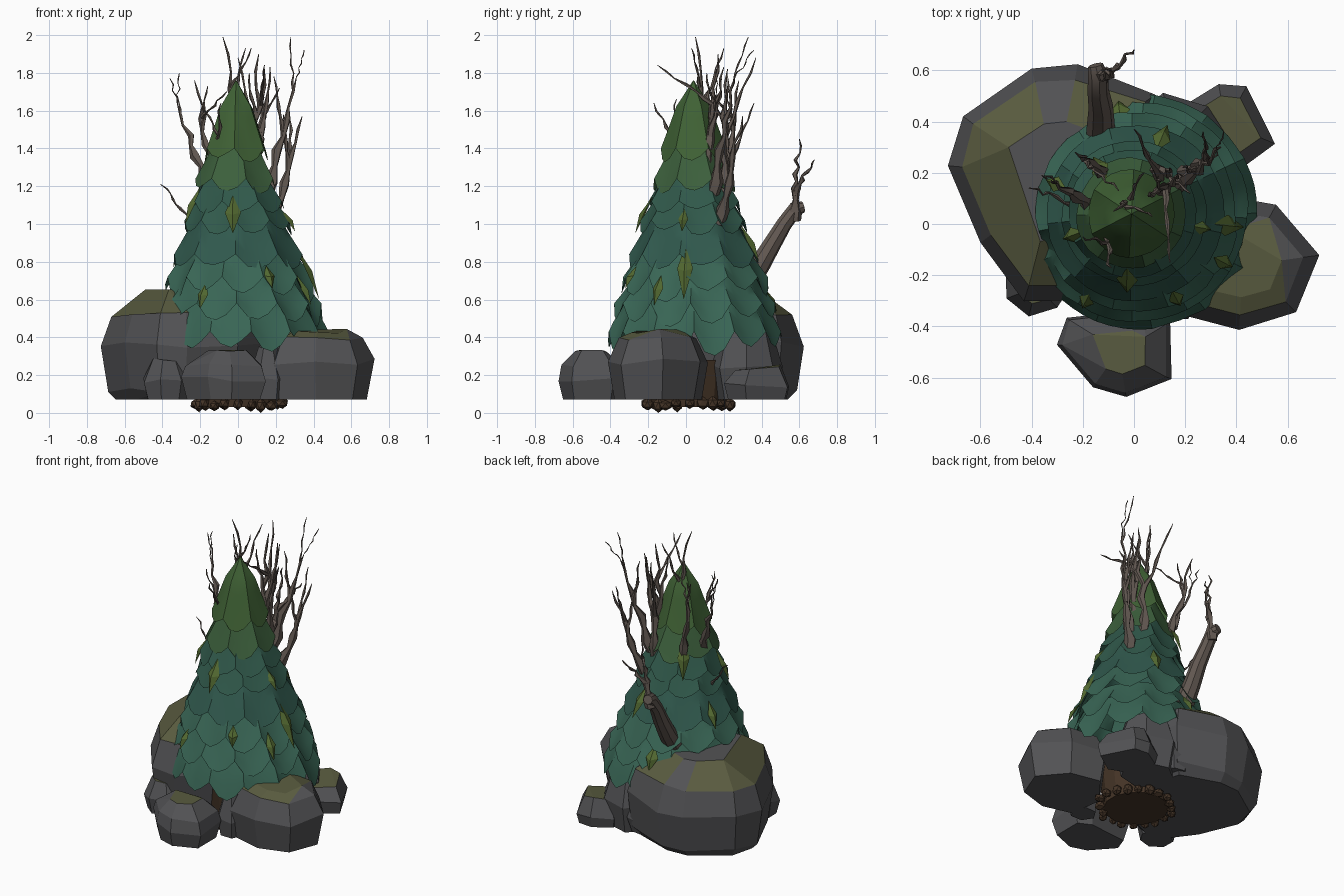
import bpy, bmesh, math, random
from mathutils import Vector

if "Cube" in bpy.data.objects:
    bpy.data.objects.remove(bpy.data.objects["Cube"])
random.seed(7)
U = random.uniform


def mat(name, c):
    m = bpy.data.materials.new(name)
    m.diffuse_color = (*c, 1)
    m.use_nodes = True
    m.node_tree.nodes["Principled BSDF"].inputs["Base Color"].default_value = m.diffuse_color
    return m


STONE = mat("stone", (.085, .085, .09))
MOSS = mat("moss", (.10, .105, .05))
BARK = mat("bark", (.125, .10, .085))
SOIL = mat("soil", (.06, .035, .02))
OLIVE = mat("olive_leaf", (.085, .14, .03))
GREENS = [mat("green_%d" % i, c) for i, c in enumerate(
    [(.05, .12, .035), (.045, .115, .045), (.03, .10, .07), (.03, .10, .075), (.04, .13, .09)])]


def finish(name, bm, mats, smooth=None):
    me = bpy.data.meshes.new(name)
    bm.to_mesh(me)
    bm.free()
    for m in mats:
        me.materials.append(m)
    if smooth:
        me.shade_smooth()
        me.set_sharp_from_angle(angle=math.radians(smooth))
    ob = bpy.data.objects.new(name, me)
    bpy.context.collection.objects.link(ob)
    return ob


def lerp_table(t, z):
    for (a, ra), (b, rb) in zip(t, t[1:]):
        if z <= b:
            return ra + (rb - ra) * (z - a) / (b - a)
    return t[-1][1]


# foliage cone silhouette: height, radius
CONE = [(.25, .46), (.45, .43), (.6, .385), (.8, .33), (1.0, .26), (1.2, .20),
        (1.4, .145), (1.6, .09), (1.7, .035), (1.76, .0)]


def R(z):
    return lerp_table(CONE, max(z, .25))


def on_cone(a, z, r):
    k = max(0, 1.2 - z)
    return Vector((-.01 + .04 * k + r * math.cos(a), .04 + .01 * k + r * math.sin(a), z))


def skirt(name, z0, z1, leaves, depth, m, r_in=-.03, r_out=.012, rows=4):
    bm = bmesh.new()
    cols = leaves * 4
    drop = [U(-.35, .5) * depth for _ in range(leaves)]
    flare = [U(-.02, .025) * depth * 8 for _ in range(leaves)]
    rings = []
    for i in range(rows + 1):
        t = i / rows
        ring = []
        for c in range(cols):
            k, p = divmod(c, 4)
            edge = (1, .1, -.1, .25)[p] * depth - drop[k] * (p != 0)
            z = z0 + (z1 - z0 + edge) * t
            base = z0 + (z1 - z0) * t
            r = max(R(base) + r_in * (1 - t) + (r_out + flare[k] * .6 * (p != 0)) * t * t, .002)
            ring.append(bm.verts.new(on_cone(math.tau * (c + .3 * leaves) / cols, z, r)))
        rings.append(ring)
    for a, b in zip(rings, rings[1:]):
        for c in range(cols):
            d = (c + 1) % cols
            bm.faces.new((a[c], b[c], b[d], a[d]))
    finish(name, bm, [m], 32)


# layered leaf skirts, top to bottom
skirt("leaf_cap", 1.76, 1.34, 6, .06, GREENS[0], r_in=0, rows=8)
for i, (z0, z1, n, d, g) in enumerate([
        (1.48, 1.19, 7, .05, 1), (1.32, 1.07, 8, .05, 2), (1.18, .97, 9, .05, 2), (1.08, .79, 9, .05, 3),
        (.88, .63, 11, .09, 4), (.72, .50, 12, .08, 4), (.62, .33, 13, .10, 4)]):
    skirt("leaf_skirt_%d" % (i + 1), z0, z1, n, d, GREENS[g])


# loose olive leaves hanging on the cone
def leaf(i, deg, z, h, w):
    bm = bmesh.new()
    a = math.radians(deg)
    pts = [(0, h, .0), (-w, .1 * h, .02), (0, -h, .035), (w, .1 * h, .02)]
    v = [bm.verts.new(on_cone(a + s / R(z), z + dz, R(z + dz) + o)) for s, dz, o in pts]
    mid = bm.verts.new(on_cone(a, z, R(z) + .045))
    for j in range(4):
        bm.faces.new((v[j], v[(j + 1) % 4], mid))
    finish("loose_leaf_%d" % i, bm, [OLIVE])


for i, q in enumerate([(-95, 1.05, .10, .04), (-65, .72, .06, .03), (-8, .75, .15, .04), (-12, 1.02, .06, .025),
                       (-30, .65, .08, .03), (70, .9, .10, .035), (125, 1.2, .12, .035), (160, .85, .08, .03),
                       (200, 1.1, .10, .03), (100, .6, .07, .04), (240, .62, .07, .03)]):
    leaf(i, *q)


# boulders: hull of scaled outline rings
def oval(cx, cy, rx, ry, n=7, turn=0.):
    return [(cx + rx * math.cos(turn + math.tau * k / n) * U(.93, 1.07),
             cy + ry * math.sin(turn + math.tau * k / n) * U(.93, 1.07)) for k in range(n)]


def rock(name, outline, levels, moss=.8, jit=.025):
    bm = bmesh.new()
    cx = sum(p[0] for p in outline) / len(outline)
    cy = sum(p[1] for p in outline) / len(outline)
    for i, (z, s) in enumerate(levels):
        j = jit if 0 < i else 0
        for x, y in outline:
            bm.verts.new((cx + (x - cx) * s * U(1 - 2 * j, 1), cy + (y - cy) * s * U(1 - 2 * j, 1), z + U(-j, j * .3)))
    h = bmesh.ops.convex_hull(bm, input=bm.verts)
    junk = {g for g in h["geom_interior"] + h["geom_unused"] if isinstance(g, bmesh.types.BMVert)}
    bmesh.ops.delete(bm, geom=list(junk), context='VERTS')
    bmesh.ops.dissolve_limit(bm, angle_limit=.2, verts=bm.verts, edges=bm.edges)
    bm.normal_update()
    for f in bm.faces:
        f.material_index = int(f.normal.z > moss and random.random() < .75)
    finish(name, bm, [STONE, MOSS])


rock("boulder_big", [(-.4, .62), (-.22, .63), (.1, .52), (.18, .2), (0, -.2), (-.27, -.32), (-.43, -.31), (-.6, -.08),
                     (-.73, .23), (-.68, .43)], [(.07, .8), (.13, .91), (.37, 1), (.53, .88), (.65, .5)], .72)
rock("boulder_front", [(-.31, -.47), (-.27, -.36), (.05, -.33), (.15, -.38), (.15, -.61), (-.03, -.68), (-.16, -.64)],
     [(.07, .84), (.19, 1), (.27, .92), (.33, .5)], .85)
rock("boulder_right", [(.73, -.12), (.64, -.35), (.41, -.42), (.18, -.36), (.14, -.1), (.32, .13), (.56, .08)],
     [(.07, .84), (.28, 1), (.40, .78), (.44, .5)], .85)
rock("boulder_back_right", [(.56, .31), (.44, .54), (.33, .55), (.2, .47), (.2, .28), (.4, .2)],
     [(.07, .88), (.15, 1), (.25, .7)], .8)
rock("stone_back", oval(.16, .32, .22, .19, 7), [(.07, .8), (.25, 1), (.44, .7)], 2)
rock("stone_left", oval(-.38, -.24, .14, .12, 7), [(.07, .8), (.18, 1), (.29, .6)], .9)
rock("stone_gap", oval(.16, -.29, .10, .10, 6), [(.07, .8), (.2, 1), (.36, .5)], 2)
rock("stone_behind", oval(.02, .42, .12, .10, 7), [(.09, .7), (.2, 1), (.32, .6)], 2)

# soil plug and ring of root knobs underneath
bm = bmesh.new()
bmesh.ops.create_cone(bm, cap_ends=True, segments=14, radius1=.2, radius2=.23, depth=.25)
bmesh.ops.translate(bm, verts=bm.verts, vec=(0, .02, .155))
finish("soil_plug", bm, [SOIL])
bm = bmesh.new()
for k in range(20):
    a = math.tau * k / 20
    r = U(.2, .24)
    v = bmesh.ops.create_icosphere(bm, subdivisions=1, radius=1)["verts"]
    s = (U(.025, .038), U(.025, .038), U(.025, .04))
    zc = U(.045, .06)
    for w in v:
        w.co = Vector((w.co.x * s[0] + r * math.cos(a), w.co.y * s[1] + .02 + r * math.sin(a),
                       max(w.co.z * s[2] + zc, 0)))
low = min(w.co.z for w in bm.verts)
bmesh.ops.translate(bm, verts=bm.verts, vec=(0, 0, -low))
finish("root_knobs", bm, [SOIL])


# branches: knobby five-sided tubes along a path
def tube(bm, pts, radii, n=5):
    rings = []
    for i, p in enumerate(pts):
        d = (pts[min(i + 1, len(pts) - 1)] - pts[max(i - 1, 0)]).normalized()
        s = d.cross(Vector((1, .2, 0))).normalized()
        t = d.cross(s)
        rings.append([bm.verts.new(p + radii[i] * (s * math.cos(math.tau * k / n) + t * math.sin(math.tau * k / n)))
                      for k in range(n)])
    for a, b in zip(rings, rings[1:]):
        for k in range(n):
            bm.faces.new((a[k], a[(k + 1) % n], b[(k + 1) % n], b[k]))
    bm.faces.new(rings[0][::-1])
    bm.faces.new(rings[-1])


def twig(bm, a, b, r0, r1=.003, wob=.016, steps=8):
    a, b = Vector(a), Vector(b)
    pts, rad = [], []
    for i in range(steps + 1):
        t = i / steps
        w = wob if 0 < i < steps else 0
        pts.append(a.lerp(b, t) + Vector((U(-w, w), U(-w, w), 0)))
        rad.append((r0 + (r1 - r0) * t) * ((1.25 if i % 2 else .65) if i else 1))
    tube(bm, pts, rad)
    return pts


def branch(name, a, b, r, forks):
    bm = bmesh.new()
    pts = twig(bm, a, b, r)
    for start, tip in forks:
        twig(bm, pts[start], tip, r * (1 - start / 9) * .8, wob=.010, steps=6)
    finish(name, bm, [BARK], 40)


# broken stump with its own twigs
bm = bmesh.new()
tube(bm, [Vector(p) for p in [(-.13, .32, .68), (-.13, .39, .78), (-.13, .46, .9), (-.14, .52, 1.0), (-.14, .58, 1.08),
                              (-.15, .62, 1.09)]], [.06, .055, .048, .042, .04, .03], 8)
twig(bm, (-.14, .575, 1.02), (-.11, .58, 1.18), .035, .02, .004, 3)
twig(bm, (-.11, .58, 1.15), (-.09, .60, 1.45), .018)
twig(bm, (-.11, .58, 1.17), (0, .68, 1.34), .018)
finish("stump_branch", bm, [BARK], 40)

branch("branch_left", (-.15, .07, 1.2), (-.32, .16, 1.63), .034, [(7, (-.36, .19, 1.77)), (8, (-.31, .17, 1.8))])
branch("branch_left_thin", (-.24, .08, 1.0), (-.41, .14, 1.21), .01, [])
branch("branch_left_back", (-.12, .2, 1.22), (-.23, .28, 1.76), .026, [(4, (-.16, .22, 1.73)), (5, (-.06, .13, 1.7))])
branch("branch_left_front", (-.13, .04, 1.3), (-.09, -.17, 1.64), .018, [(4, (-.20, -.05, 1.66))])
branch("branch_tall_back", (.06, .14, 1.25), (-.08, .05, 1.99), .026, [(4, (.04, .2, 1.93)), (5, (.07, .03, 1.93))])
branch("branch_mid", (.10, .12, 1.18), (.11, .17, 1.9), .034, [(3, (.17, .2, 1.83)), (4, (.06, .11, 1.8)),
                                                              (5, (.14, -.15, 1.84))])
branch("branch_mid_back", (.09, .19, 1.15), (.14, .22, 1.82), .032, [(3, (.0, .37, 1.88)), (4, (.22, .12, 1.72))])
branch("branch_right_tall", (.15, .14, 1.15), (.31, .26, 1.78), .034, [(7, (.28, .33, 1.99)), (8, (.35, .36, 1.92)),
                                                                      (4, (.19, .22, 1.78))])
branch("branch_right_low", (.18, .17, 1.0), (.34, .3, 1.57), .034, [(5, (.27, .36, 1.64)), (4, (.24, .2, 1.58))])
